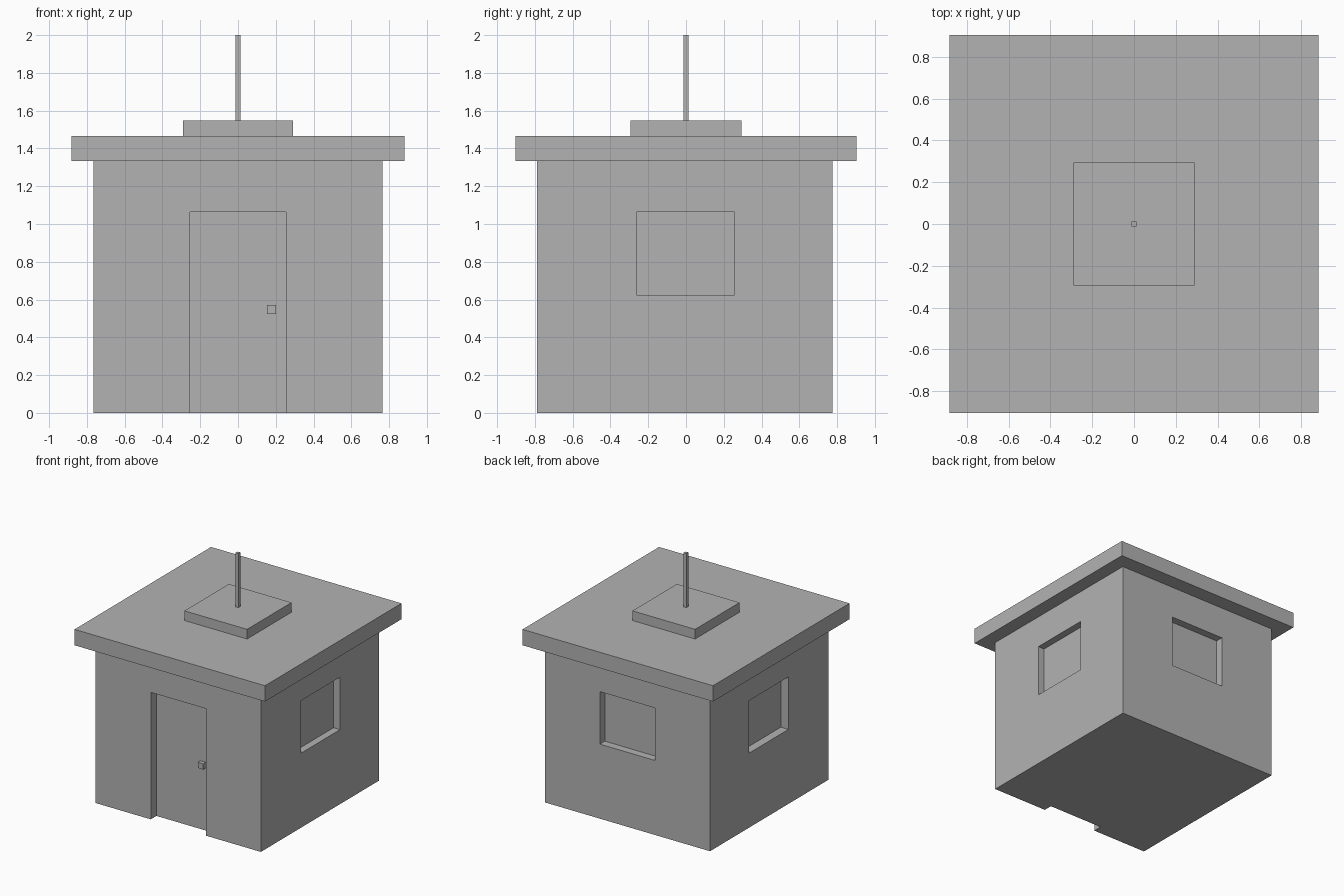
import bpy

if "Cube" in bpy.data.objects:
    bpy.data.objects.remove(bpy.data.objects["Cube"], do_unlink=True)

grey = bpy.data.materials.new("plain grey")
grey.use_nodes = True
grey.diffuse_color = (0.45, 0.45, 0.45, 1)
grey.node_tree.nodes["Principled BSDF"].inputs["Base Color"].default_value = grey.diffuse_color


def box(name, x, y, z):
    """Box spanning the given (low, high) range on each axis."""
    spans = (x, y, z)
    bpy.ops.mesh.primitive_cube_add(size=1, location=[(a + b) / 2 for a, b in spans])
    ob = bpy.context.object
    ob.name = ob.data.name = name
    ob.scale = [b - a for a, b in spans]
    bpy.ops.object.transform_apply(location=False, rotation=False, scale=True)
    ob.data.materials.append(grey)
    return ob


def centred(half):
    return (-half, half)


# Wall block
WALL_X, FRONT, BACK = 0.765, -0.79, 0.775
walls = box("walls", centred(WALL_X), (FRONT, BACK), (0, 1.333))

# Recessed openings: axis, outward direction, wall position, depth, z range
door_z, window_z = (0, 1.063), (0.624, 1.063)
openings = [
    ("door", "y", -1, FRONT, 0.075, door_z),
    ("back_window", "y", 1, BACK, 0.065, window_z),
    ("left_window", "x", 1, WALL_X, 0.06, window_z),
    ("right_window", "x", -1, -WALL_X, 0.07, window_z),
]
PLATE = 0.008
for name, axis, out, wall, depth, z in openings:
    face = wall - out * depth
    across = centred(0.255) if axis == "y" else (-0.262, 0.257)

    def slab(label, start, end, height):
        through = tuple(sorted((start, end)))
        x, y = (across, through) if axis == "y" else (through, across)
        return box(label, x, y, height)

    # Cut the recess, reaching below the floor for the door
    low = z[0] if z[0] > 0 else -0.1
    cutter = slab(name + "_cutter", face - out * PLATE, wall + out * 0.1, (low, z[1]))
    cutter.hide_render = True
    cut = walls.modifiers.new(name, "BOOLEAN")
    cut.operation, cut.solver, cut.object = "DIFFERENCE", "EXACT", cutter
    bpy.context.view_layer.objects.active = walls
    bpy.ops.object.modifier_apply(modifier=cut.name)
    bpy.data.objects.remove(cutter, do_unlink=True)

    # Thin panel at the back of the recess
    slab(name, face - out * PLATE, face, z)

# Door handle
door_face = FRONT + 0.075
box("door_handle", (0.153, 0.202), (door_face - 0.035, door_face), (0.524, 0.571))

# Roof slab, raised plinth and mast
box("roof", centred(0.882), centred(0.903), (1.333, 1.466))
box("roof_plinth", centred(0.29), centred(0.294), (1.466, 1.547))
box("mast", centred(0.0125), centred(0.0125), (1.547, 2.0))
